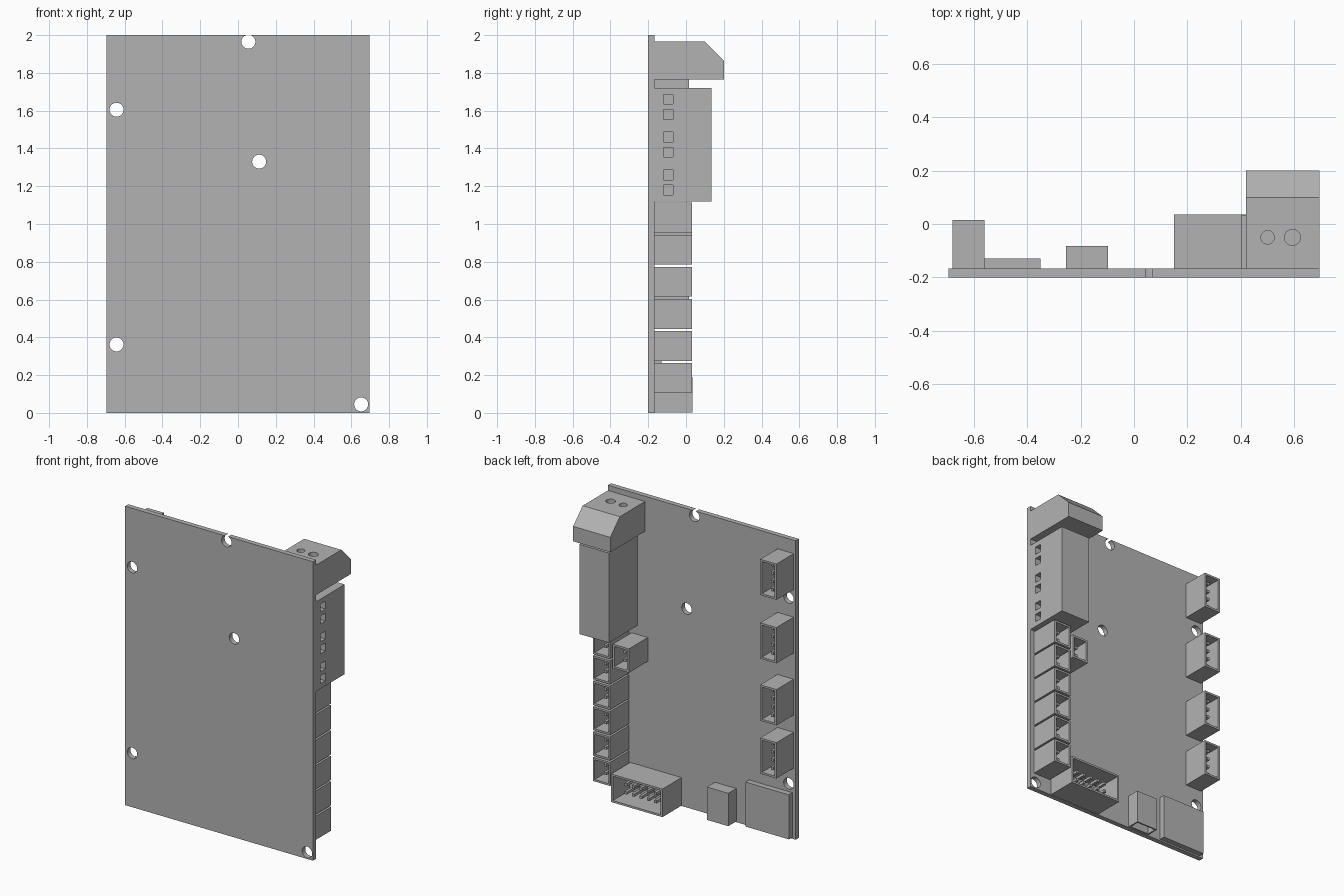
import bpy
import bmesh
from math import radians
from mathutils import Matrix, Vector

if "Cube" in bpy.data.objects:
    bpy.data.objects.remove(bpy.data.objects["Cube"], do_unlink=True)

grey = bpy.data.materials.new("plain grey")
grey.use_nodes = True
grey.diffuse_color = (0.45, 0.45, 0.45, 1)
bsdf = next(n for n in grey.node_tree.nodes if n.type == "BSDF_PRINCIPLED")
bsdf.inputs["Base Color"].default_value = grey.diffuse_color

BOARD = -0.167  # y of the board's component side


def add_box(bm, x, y, z):
    """Add a box from three (low, high) ranges."""
    mid = Vector([(a + b) / 2 for a, b in (x, y, z)])
    size = Vector([b - a for a, b in (x, y, z)])
    matrix = Matrix.Translation(mid) @ Matrix.Diagonal(size).to_4x4()
    bmesh.ops.create_cube(bm, size=1, matrix=matrix)


def add_cylinder(bm, centre, radius, depth, along_y=False):
    turn = Matrix.Rotation(radians(90 if along_y else 0), 4, "X")
    bmesh.ops.create_cone(bm, cap_ends=True, segments=32, radius1=radius, radius2=radius,
                          depth=depth, matrix=Matrix.Translation(centre) @ turn)


def hollow(bm, direction, wall, depth):
    """Sink the face that looks along the direction, leaving a rim."""
    bm.normal_update()
    face = next(f for f in bm.faces if f.normal.dot(Vector(direction)) > 0.9)
    bmesh.ops.inset_individual(bm, faces=[face], thickness=wall, use_even_offset=True)
    result = bmesh.ops.extrude_discrete_faces(bm, faces=[face])
    bmesh.ops.translate(bm, verts=result["faces"][0].verts, vec=Vector(direction) * -depth)


def finish(name, bm):
    bmesh.ops.recalc_face_normals(bm, faces=bm.faces)
    mesh = bpy.data.meshes.new(name)
    bm.to_mesh(mesh)
    bm.free()
    mesh.materials.append(grey)
    obj = bpy.data.objects.new(name, mesh)
    bpy.context.collection.objects.link(obj)
    return obj


def cut(obj, cutter_bm):
    """Subtract the cutter shapes, then discard them."""
    cutter = finish("cutter", cutter_bm)
    cutter.hide_render = True
    mod = obj.modifiers.new("cut", "BOOLEAN")
    mod.operation, mod.solver, mod.object = "DIFFERENCE", "EXACT", cutter
    graph = bpy.context.evaluated_depsgraph_get()
    mesh = bpy.data.meshes.new_from_object(obj.evaluated_get(graph))
    obj.modifiers.clear()
    obj.data = mesh
    bpy.data.objects.remove(cutter, do_unlink=True)


def smooth(obj):
    bpy.ops.object.select_all(action="DESELECT")
    obj.select_set(True)
    bpy.context.view_layer.objects.active = obj
    bpy.ops.object.shade_smooth_by_angle(angle=radians(30))


def block(name, x, y, z):
    bm = bmesh.new()
    add_box(bm, x, y, z)
    return finish(name, bm)


def header(name, x, z, top, columns, rows):
    """Open shroud facing +y with a grid of square pins inside."""
    bm = bmesh.new()
    add_box(bm, x, (BOARD, top), z)
    hollow(bm, (0, 1, 0), 0.013, top - BOARD - 0.025)
    pitch, half = 0.055, 0.009
    for i in range(columns):
        for j in range(rows):
            px = sum(x) / 2 + (i - (columns - 1) / 2) * pitch
            pz = sum(z) / 2 + (j - (rows - 1) / 2) * pitch
            add_box(bm, (px - half, px + half), (BOARD + 0.02, top - 0.04),
                    (pz - half, pz + half))
    finish(name, bm)


# Circuit board with mounting holes
board = block("board", (-0.695, 0.695), (-0.2, BOARD), (0, 2))
holes = bmesh.new()
for hx, hz in ((0.055, 1.965), (-0.643, 1.605), (0.112, 1.33), (-0.643, 0.362), (0.652, 0.045)):
    add_cylinder(holes, (hx, -0.18, hz), 0.037, 0.2, along_y=True)
cut(board, holes)
smooth(board)

# Column of small headers along the left edge
for i in range(6):
    low = 0.105 + i * 0.17
    header(f"left_header_{i + 1}", (0.54, 0.667), (low, low + 0.158), 0.032, 1, 2)
header("inner_header", (0.40, 0.52), (0.9, 1.06), 0.032, 1, 2)

# Four-pin headers along the right edge
for i, low in enumerate((0.475, 0.83, 1.245, 1.67)):
    header(f"right_header_{i + 1}", (-0.68, -0.56), (low, low + 0.24), 0.015, 1, 4)

# Wide ten-pin header, card slot and data socket along the bottom
header("ribbon_header", (0.15, 0.53), (0.002, 0.19), 0.035, 5, 2)
block("card_slot", (-0.67, -0.35), (BOARD, -0.13), (0.01, 0.308))
socket = bmesh.new()
add_box(socket, (-0.255, -0.097), (BOARD, -0.083), (0.005, 0.225))
hollow(socket, (0, 0, -1), 0.01, 0.12)
finish("data_socket", socket)

# Tall terminal body with square windows in its outer side
body = block("terminal_body", (0.476, 0.695), (BOARD, 0.135), (1.12, 1.72))
windows = bmesh.new()
for pair in (1.22, 1.42, 1.62):
    for wz in (pair - 0.04, pair + 0.04):
        add_box(windows, (0.64, 0.75), (-0.12, -0.07), (wz - 0.026, wz + 0.026))
cut(body, windows)

# Chamfered terminal plug with two round holes in the top
plug_bm = bmesh.new()
profile = ((BOARD, 1.765), (0.2, 1.765), (0.2, 1.865), (0.1, 1.965), (BOARD, 1.965))
face = plug_bm.faces.new([plug_bm.verts.new((0.42, y, z)) for y, z in profile])
extruded = bmesh.ops.extrude_face_region(plug_bm, geom=[face], use_keep_orig=True)["geom"]
bmesh.ops.translate(plug_bm, vec=(0.275, 0, 0),
                    verts=[v for v in extruded if isinstance(v, bmesh.types.BMVert)])
plug = finish("terminal_plug", plug_bm)
holes = bmesh.new()
add_cylinder(holes, (0.5, -0.05, 1.965), 0.025, 0.2)
add_cylinder(holes, (0.593, -0.05, 1.965), 0.03, 0.2)
cut(plug, holes)
smooth(plug)
